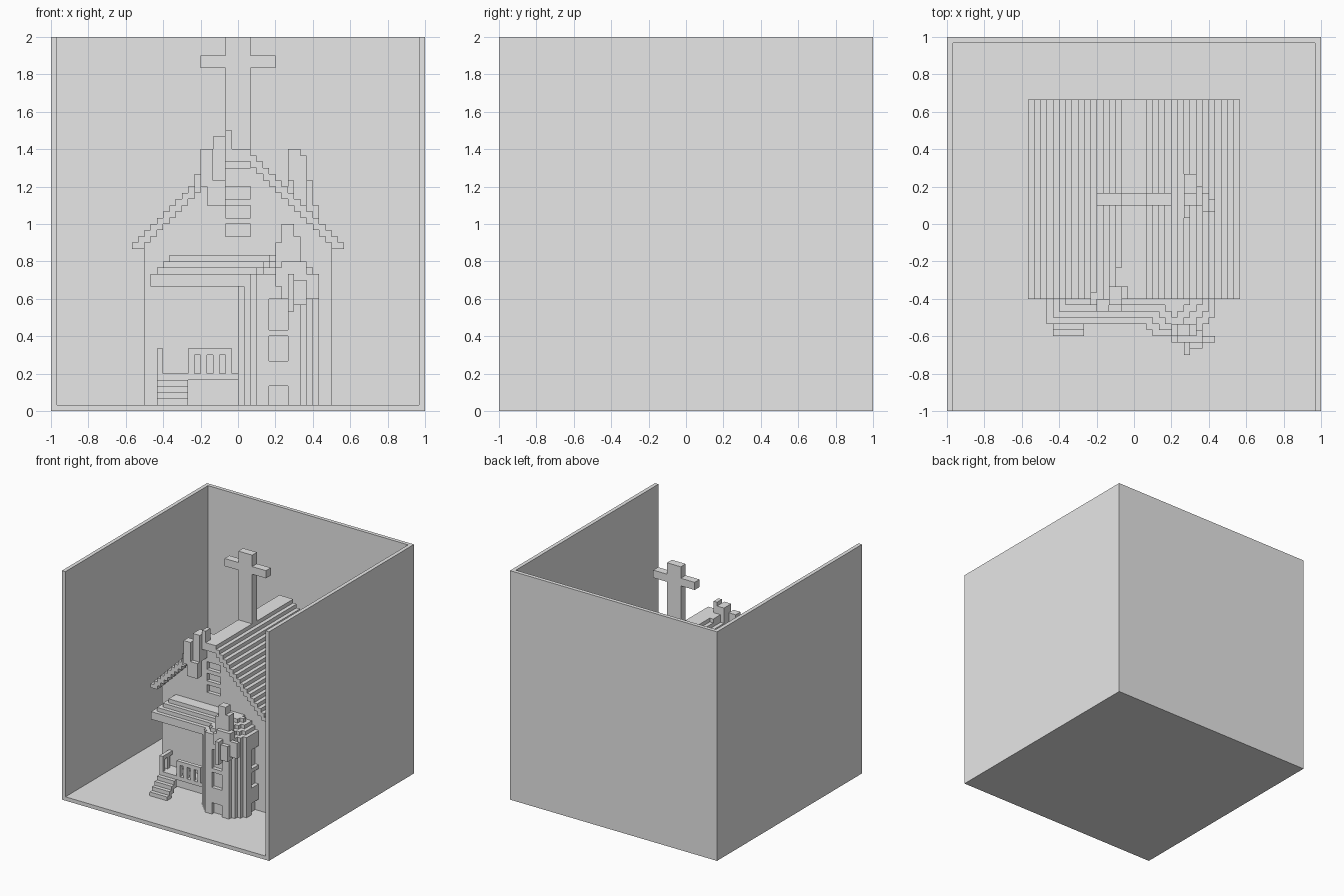
import bpy, bmesh

U = 1 / 30          # edge of one block
MID = 30            # blocks from the corner to the centre

cube = bpy.data.objects.get("Cube")
if cube:
    bpy.data.objects.remove(cube, do_unlink=True)

stone = bpy.data.materials.new("plain_grey")
stone.use_nodes = True
GREY = (0.8, 0.8, 0.8, 1)
stone.diffuse_color = GREY
stone.node_tree.nodes["Principled BSDF"].inputs["Base Color"].default_value = GREY


def world(x, y, z):
    return ((x - MID) * U, (y - MID) * U, z * U)


def finish(name, bm):
    bmesh.ops.recalc_face_normals(bm, faces=bm.faces)
    mesh = bpy.data.meshes.new(name)
    bm.to_mesh(mesh)
    bm.free()
    mesh.materials.append(stone)
    obj = bpy.data.objects.new(name, mesh)
    bpy.context.collection.objects.link(obj)
    return obj


def blocks(name, boxes):
    """Boxes given as x0, x1, y0, y1, z0, z1 in block units."""
    bm = bmesh.new()
    for x0, x1, y0, y1, z0, z1 in boxes:
        verts = bmesh.ops.create_cube(bm, size=1)["verts"]
        for v in verts:
            v.co = world(x1 if v.co.x > 0 else x0,
                         y1 if v.co.y > 0 else y0,
                         z1 if v.co.z > 0 else z0)
    return finish(name, bm)


def prism(name, outline, lo, hi, axis):
    """Outline in x,z pushed along y, or in x,y pushed along z."""
    bm = bmesh.new()

    def place(p, d):
        return world(p[0], d, p[1]) if axis == "y" else world(p[0], p[1], d)
    low = [bm.verts.new(place(p, lo)) for p in outline]
    high = [bm.verts.new(place(p, hi)) for p in outline]
    bm.faces.new(low)
    bm.faces.new(high)
    for i in range(len(outline)):
        j = (i + 1) % len(outline)
        bm.faces.new((low[i], low[j], high[j], high[i]))
    return finish(name, bm)


def cut(obj, boxes):
    cutter = blocks("window_cutter", boxes)
    cutter.hide_render = True
    mod = obj.modifiers.new("windows", "BOOLEAN")
    mod.operation = "DIFFERENCE"
    mod.solver = "EXACT"
    mod.object = cutter
    bpy.context.view_layer.objects.active = obj
    bpy.ops.object.modifier_apply(modifier=mod.name)
    bpy.data.objects.remove(cutter, do_unlink=True)


# Open display box
blocks("floor", [(0, 60, 0, 60, 0, 1)])
blocks("side_walls", [(0, 1, 0, 60, 0, 60), (59, 60, 0, 60, 0, 60)])
blocks("back_wall", [(0, 60, 59, 60, 0, 60)])


# Gabled hall with stepped top, and its three gable openings
def mirrored(side):
    return side + [(60 - x, z) for x, z in reversed(side)]


slope = [(15, 1)]
for i in range(13):
    slope += [(15 + i, 27 + i), (16 + i, 27 + i)]
hall = prism("hall_walls", mirrored(slope), 20, 48, "y")
cut(hall, [(28, 32, 19, 21, z, z + 2) for z in (28, 31, 34)])

# Stepped roof, one row of blocks per step
roof = [(28, 32, 18, 50, 40, 42)]
for i in range(15):
    x, low = 13 + i, max(26, 25 + i)
    roof += [(x, x + 1, 18, 50, low, 27 + i), (59 - x, 60 - x, 18, 50, low, 27 + i)]
blocks("main_roof", roof)

# Cross on the ridge
blocks("cross", [(28, 32, 33, 35, 42, 60), (24, 36, 33, 35, 55, 57)])


# Round tower with stepped corners
def stepped_ring(cx, cy, half, steps):
    quarter = [(half, half - steps)]
    for s in range(1, steps + 1):
        quarter += [(half - s, half - steps + s - 1), (half - s, half - steps + s)]
    ring = []
    for _ in range(4):
        ring += [(cx + x, cy + y) for x, y in quarter]
        quarter = [(-y, x) for x, y in quarter]
    return ring


tower = prism("tower_walls", stepped_ring(36.5, 18.5, 6.5, 3), 1, 20, "z")
openings = []
for z0, z1 in ((1, 4), (8, 12), (13, 18)):
    openings += [(35, 38, 11, 13, z0, z1), (42, 44, 17, 20, z0, z1),
                 (29, 31, 17, 20, z0, z1)]
cut(tower, openings)

# Tiered roof shared by porch and tower
for k, (z0, z1) in enumerate(((20, 22), (22, 23), (23, 24), (24, 25))):
    prism("tower_roof_tier", stepped_ring(36.5, 18.5, 6.5 - k, 3), z0, z1, "z")
    blocks("porch_roof_tier", [(16 + k, 36, 14 + k, 21, z0, z1)])

# Porch deck, stairs and railings
blocks("porch_deck", [(17, 31, 16, 20, 5, 6)])
blocks("porch_stairs", [(17, 22, 12 + i, 13 + i, max(1, i), i + 2) for i in range(4)])
rail = [(22, 29, 16, 17, 9, 10)]
rail += [(x, x + 1, 16, 17, 6, 9) for x in (22, 24, 26, 28)]
blocks("front_railing", rail)
blocks("side_railing", [(17, 18, 16, 20, 9, 10), (17, 18, 16, 17, 6, 9),
                        (17, 18, 18, 19, 6, 9)])

# Small perched creatures
blocks("gable_creature", [
    (24, 26, 16, 18, 36, 42), (26, 28, 17, 20, 37, 44), (28, 29, 18, 20, 40, 45),
    (23, 24, 17, 19, 35, 38), (25, 28, 16, 18, 33, 37), (27, 28, 20, 23, 40, 42)])
blocks("roof_creature", [
    (38, 40, 33, 35, 34, 42), (40, 41, 33, 36, 32, 41), (38, 40, 35, 38, 35, 38),
    (38, 39, 31, 33, 34, 37), (41, 42, 32, 35, 31, 37), (42, 43, 32, 34, 30, 33)])
blocks("tower_creature", [
    (37, 39, 12, 14, 22, 30), (39, 40, 12, 14, 22, 28), (36, 37, 12, 14, 22, 27),
    (37, 41, 11, 13, 18, 24), (38, 39, 9, 11, 16, 22), (39, 41, 10, 12, 17, 21),
    (41, 43, 11, 12, 18, 22), (36, 37, 11, 12, 20, 23)])
